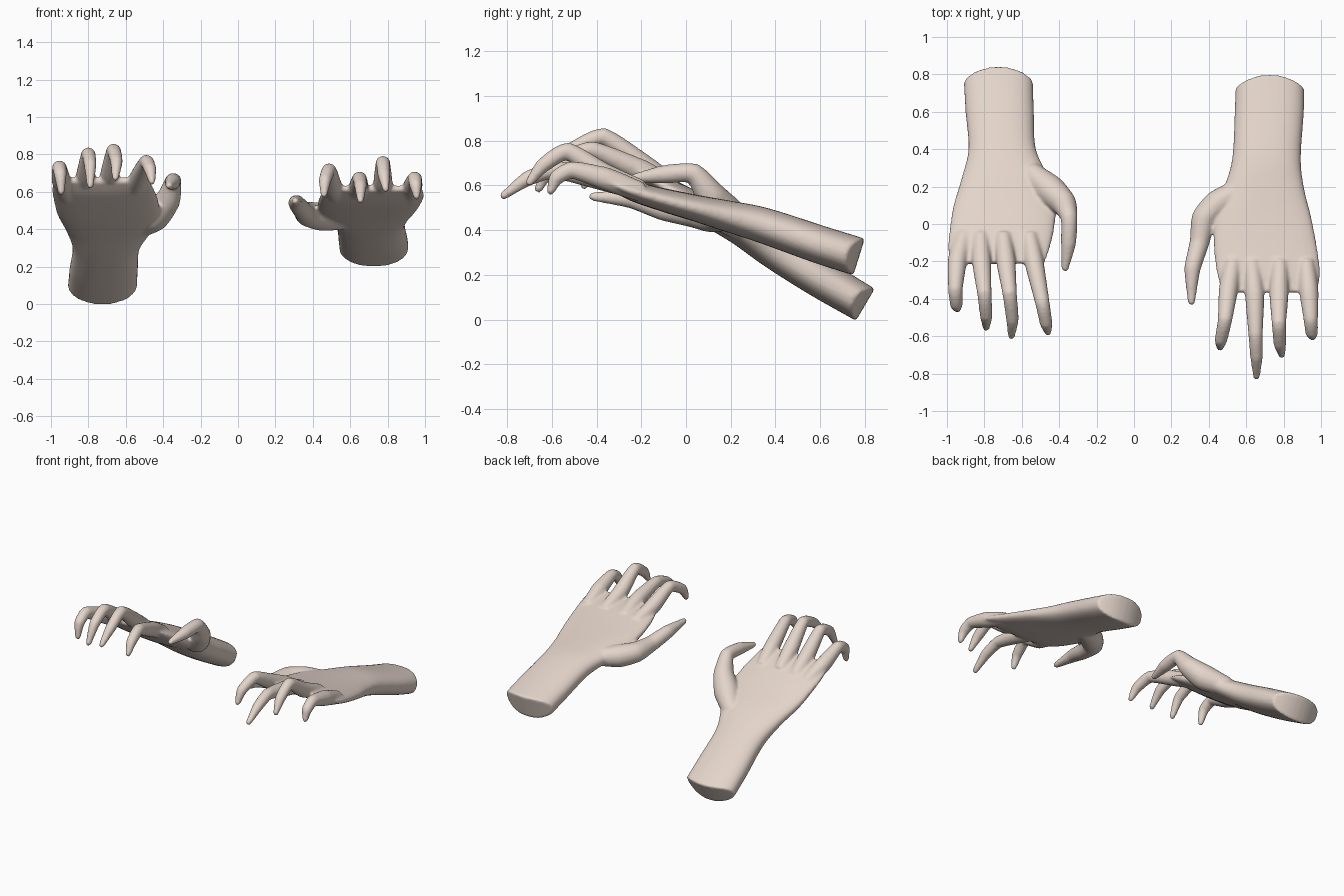
import bpy, bmesh, math
from mathutils import Vector

if "Cube" in bpy.data.objects:
    bpy.data.objects.remove(bpy.data.objects["Cube"])

skin = bpy.data.materials.new("pale skin")
skin.diffuse_color = (0.77, 0.66, 0.59, 1)
skin.use_nodes = True
skin.node_tree.nodes["Principled BSDF"].inputs["Base Color"].default_value = skin.diffuse_color
SIDES = 32


def loft(bm, rings, strip_cap=False):
    """Skin a closed tube through rings of points."""
    vr = [[bm.verts.new(p) for p in r] for r in rings]
    n = len(vr[0])
    for a, b in zip(vr, vr[1:]):
        for i in range(n):
            bm.faces.new((a[i], a[(i + 1) % n], b[(i + 1) % n], b[i]))
    for r in (vr[0], vr[-1]):
        if strip_cap:  # strips from top edge to bottom edge follow a bowed end
            for i in range(n // 2):
                quad = [r[i], r[i + 1], r[n - i - 1], r[(n - i) % n]]
                bm.faces.new(list(dict.fromkeys(quad)))
        else:
            bm.faces.new(r)


def spline(pts, steps, curve=1.0):
    """Catmull-Rom through tuples of any length, blended towards straight lines."""
    p = [pts[0]] + list(pts) + [pts[-1]]
    out = []
    for i in range(1, len(p) - 2):
        for s in range(steps):
            t = s / steps
            out.append([curve * 0.5 * (2 * b + (c - a) * t + (2 * a - 5 * b + 4 * c - d) * t * t
                                       + (3 * b - a - 3 * c + d) * t ** 3)
                        + (1 - curve) * (b + (c - b) * t)
                        for a, b, c, d in zip(*p[i - 1:i + 3])])
    return out + [list(pts[-1])]


def tangents(c):
    return [(c[min(i + 1, len(c) - 1)] - c[max(i - 1, 0)]).normalized() for i in range(len(c))]


def forearm_and_palm(bm, sections):
    """sections: left x, right x, y, z, half thickness; wrist end is bowed."""
    data = spline(sections, 5)
    cen = [Vector(((d[0] + d[1]) / 2, d[2], d[3])) for d in data]
    rings = []
    for k, (d, c, t) in enumerate(zip(data, cen, tangents(cen))):
        t = Vector((0, t.y, t.z)).normalized()
        up = Vector((1, 0, 0)).cross(t)
        if up.z < 0:
            up.negate()
        ring = []
        for i in range(SIDES):
            a = 2 * math.pi * i / SIDES
            cx, sx = math.cos(a), math.sin(a)
            u = math.copysign(abs(cx) ** 0.85, cx)
            v = math.copysign(abs(sx) ** 0.85, sx)
            bow = 0.055 * u * u * max(0, 1 - k / 6)
            ring.append(c + Vector(((d[1] - d[0]) / 2 * u, 0, 0)) + up * d[4] * v + t * bow)
        rings.append(ring)
    loft(bm, rings, True)


def digit(bm, path, radii):
    """Tapered finger with a rounded tip."""
    data = spline([(*p, r) for p, r in zip(path, radii)], 6, 0.45)
    cen = [Vector(d[:3]) for d in data]
    rad = [d[3] for d in data]
    # round off the tip
    end, e, r = tangents(cen)[-1], cen[-1], rad[-1]
    for f in (0.45, 0.8, 0.97):
        cen.append(e + end * r * f)
        rad.append(r * math.sqrt(1 - f * f))
    rings = []
    for c, t, r in zip(cen, tangents(cen), rad):
        side = (Vector((1, 0, 0)) - t * t.x).normalized()
        up = side.cross(t)
        rings.append([c + r * (side * math.cos(2 * math.pi * i / 16) + up * math.sin(2 * math.pi * i / 16))
                      for i in range(16)])
    loft(bm, rings)


def hand(name, sections, fingers, thumb, thumb_radii):
    bm = bmesh.new()
    forearm_and_palm(bm, sections)
    for f in fingers:
        digit(bm, f, (0.045, 0.052, 0.039, 0.034, 0.019))
    digit(bm, thumb, thumb_radii)
    bmesh.ops.recalc_face_normals(bm, faces=bm.faces)
    me = bpy.data.meshes.new(name)
    bm.to_mesh(me)
    bm.free()
    me.materials.append(skin)
    ob = bpy.data.objects.new(name, me)
    bpy.context.collection.objects.link(ob)
    # fuse the parts into one skin and soften the joins
    rm = ob.modifiers.new("fuse", 'REMESH')
    rm.mode = 'VOXEL'
    rm.voxel_size = 0.009
    rm.use_smooth_shade = True
    sm = ob.modifiers.new("soften", 'SMOOTH')
    sm.factor = 0.5
    sm.iterations = 8


# hand on the -x side, raised steeply
hand("left_hand",
     [(-0.91, -0.54, 0.803, 0.066, 0.083), (-0.9, -0.535, 0.6, 0.185, 0.087),
      (-0.885, -0.525, 0.4, 0.305, 0.082), (-0.92, -0.46, 0.25, 0.40, 0.072),
      (-0.965, -0.42, 0.1, 0.48, 0.062), (-0.985, -0.425, -0.02, 0.55, 0.053),
      (-0.995, -0.45, -0.13, 0.615, 0.04), (-0.985, -0.475, -0.21, 0.665, 0.016)],
     [[(-.91, -.06, .575), (-.945, -.2, .66), (-.955, -.35, .73), (-.95, -.43, .69), (-.945, -.455, .60)],
      [(-.82, -.06, .59), (-.815, -.2, .685), (-.80, -.37, .80), (-.79, -.49, .745), (-.79, -.555, .635)],
      [(-.70, -.06, .60), (-.685, -.2, .695), (-.665, -.37, .82), (-.65, -.51, .76), (-.655, -.6, .675)],
      [(-.56, -.06, .59), (-.535, -.2, .665), (-.49, -.42, .76), (-.47, -.53, .72), (-.46, -.58, .655)]],
     [(-.56, .28, .40), (-.45, .18, .47), (-.375, .11, .555), (-.347, .035, .655), (-.35, -.1, .65), (-.368, -.235, .632)],
     (.06, .085, .068, .045, .041, .02))

# hand on the +x side, flatter and reaching further forward
hand("right_hand",
     [(0.542, 0.91, 0.775, 0.28, 0.086), (0.538, 0.908, 0.6, 0.335, 0.085),
      (0.525, 0.892, 0.35, 0.42, 0.08), (0.48, 0.91, 0.19, 0.462, 0.07),
      (0.43, 0.945, 0.05, 0.497, 0.06), (0.425, 0.975, -0.1, 0.535, 0.052),
      (0.44, 0.995, -0.25, 0.578, 0.042), (0.47, 0.985, -0.365, 0.62, 0.016)],
     [[(.53, -.2, .57), (.505, -.35, .63), (.487, -.51, .715), (.465, -.62, .66), (.46, -.66, .585)],
      [(.63, -.2, .575), (.645, -.38, .63), (.65, -.59, .67), (.655, -.71, .63), (.655, -.815, .555)],
      [(.78, -.2, .58), (.775, -.37, .65), (.775, -.53, .755), (.78, -.64, .69), (.79, -.70, .615)],
      [(.92, -.2, .57), (.935, -.36, .63), (.945, -.51, .67), (.95, -.58, .635), (.955, -.605, .575)]],
     [(.56, .18, .455), (.45, .11, .465), (.375, .03, .48), (.35, -.1, .495), (.312, -.24, .54), (.307, -.415, .55)],
     (.06, .075, .068, .053, .044, .02))
